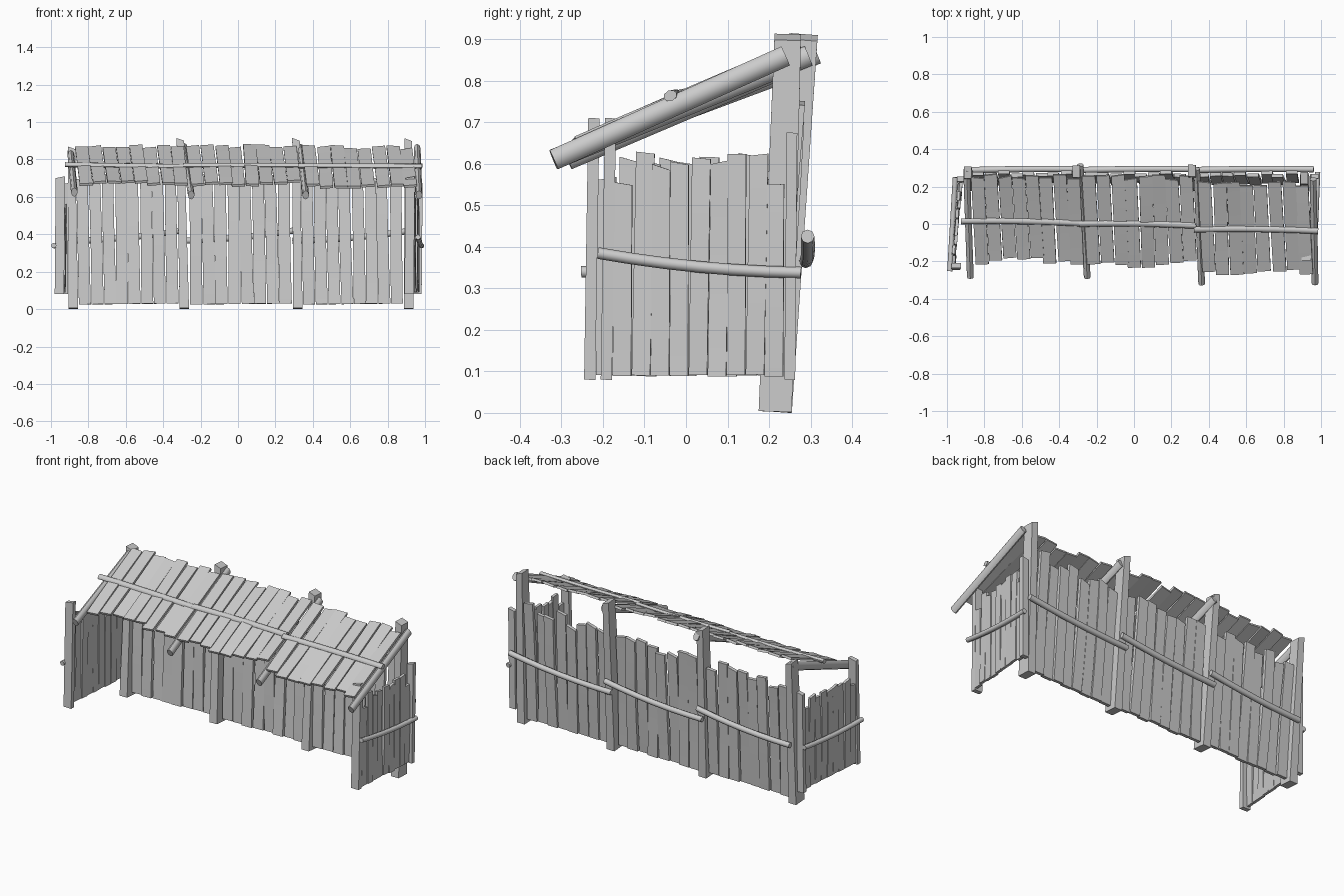
import bpy, bmesh, math, random
from mathutils import Vector

if "Cube" in bpy.data.objects:
    bpy.data.objects.remove(bpy.data.objects["Cube"])

random.seed(7)


def jit(a):
    return random.uniform(-a, a)


def beam(name, a, b, w, d, side=(1, 0, 0), sides=4, bow=(0, 0, 0), segs=4, skew=0.0, taper=1.0):
    """Loft a box (sides=4) or round section from a to b; w runs along side, bow bends the middle."""
    a, b, bow = Vector(a), Vector(b), Vector(bow)
    axis = (b - a).normalized()
    u = Vector(side)
    u = (u - axis * u.dot(axis)).normalized()
    v = axis.cross(u)
    if sides == 4:
        prof = [(-.5, -.5), (.5, -.5), (.5, .5), (-.5, .5)]
    else:
        prof = [(.5 * math.cos(2 * math.pi * i / sides), .5 * math.sin(2 * math.pi * i / sides))
                for i in range(sides)]
    bm = bmesh.new()
    rings = []
    for k in range(segs + 1):
        t = k / segs
        c = a.lerp(b, t) + bow * (4 * t * (1 - t))
        s = 1 + (taper - 1) * t
        tip = skew if k == segs else 0
        rings.append([bm.verts.new(c + u * (p * w * s) + v * (q * d * s) + axis * (p * tip))
                      for p, q in prof])
    for r0, r1 in zip(rings, rings[1:]):
        for i in range(sides):
            j = (i + 1) % sides
            bm.faces.new((r0[i], r0[j], r1[j], r1[i]))
    bm.faces.new(rings[0][::-1])
    bm.faces.new(rings[-1])
    bmesh.ops.recalc_face_normals(bm, faces=bm.faces)
    me = bpy.data.meshes.new(name)
    bm.to_mesh(me)
    bm.free()
    ob = bpy.data.objects.new(name, me)
    bpy.context.collection.objects.link(ob)
    return ob


# Back posts: (bottom x, top x, top y, top z)
posts = [(-0.88, -0.89, 0.275, 0.86), (-0.287, -0.308, 0.28, 0.905),
         (0.32, 0.31, 0.285, 0.905), (0.913, 0.91, 0.245, 0.905)]
for i, (xb, xt, yt, zt) in enumerate(posts):
    beam(f"back_post_{i+1}", (xb, 0.215, 0.003), (xt, yt, zt), 0.05, 0.08,
         skew=-0.015, taper=0.8)

# Back wall planks, eight per bay
for bay in range(3):
    x0, x1 = posts[bay][0] + 0.03, posts[bay + 1][0] - 0.03
    p = (x1 - x0) / 8
    for k in range(8):
        x = x0 + p * (k + 0.5)
        z = 0.71 + jit(0.04)
        beam(f"back_plank_{bay+1}_{k+1}", (x + jit(.003), 0.222 + jit(.008), 0.025 + 0.003 * k / 4),
             (x - 0.012 + jit(.006), 0.268 + jit(.01), z), p - 0.003, 0.02,
             bow=(jit(.003), jit(.006), 0), skew=jit(.02), taper=0.95)

# Back rails, one per bay
for i, (xa, xb) in enumerate([(-0.89, -0.28), (-0.31, 0.33), (0.29, 0.96)]):
    beam(f"back_rail_{i+1}", (xa, 0.288, 0.365), (xb, 0.293, 0.425), 0.033, 0.033,
         sides=8, side=(0, 1, 0), bow=(0, 0.003, -0.012), segs=6)

# Roof rafters
rafters = [((-0.875, -0.285, 0.625), (-0.895, 0.29, 0.84)),
           ((-0.25, -0.285, 0.61), (-0.288, 0.315, 0.865)),
           ((0.362, -0.32, 0.61), (0.335, 0.295, 0.86)),
           ((0.968, -0.318, 0.61), (0.958, 0.24, 0.86))]
for i, (a, b) in enumerate(rafters):
    beam(f"rafter_{i+1}", a, b, 0.036, 0.05, sides=8)

# Roof planks, eight per bay
bays = [(-0.865, -0.275, -0.2, 0.255, 0.756), (-0.265, 0.33, -0.215, 0.25, 0.76),
        (0.355, 0.95, -0.25, 0.215, 0.768)]
for bay, (x0, x1, yf, yb, zc) in enumerate(bays):
    p = (x1 - x0) / 8
    for k in range(8):
        x = x0 + p * (k + 0.5)
        ya, yc, dz = yf + jit(.022), yb + jit(.012), jit(.006)
        beam(f"roof_plank_{bay+1}_{k+1}", (x + 0.012 + jit(.006), ya, zc + 0.43 * ya + dz),
             (x - 0.012 + jit(.006), yc, zc + 0.43 * yc + jit(.006)), p - 0.004, 0.014,
             side=(1, 0, jit(.12)), bow=(0, 0, jit(.005)), skew=jit(.012))

# Battens across the roof
battens = [((-0.925, 0.014, 0.772), (-0.28, 0.002, 0.762)),
           ((-0.295, 0.0, 0.768), (0.33, -0.01, 0.768)),
           ((0.32, -0.03, 0.766), (0.985, -0.038, 0.764))]
for i, (a, b) in enumerate(battens):
    beam(f"roof_batten_{i+1}", a, b, 0.034, 0.026, side=(0, 1, 0.43), sides=8,
         bow=(0, 0.006, 0), segs=6)


# Side walls: end posts, planks between them and a rail on the outside
def side_wall(name, front, back, n, front_post, rail):
    (xf, yf), (xb, yb) = front, back
    wide = Vector((xb - xf, yb - yf, 0)).normalized()
    beam(name + "_front_post", (front_post, yf, 0.08), (front_post + 0.005, yf + 0.01, 0.705),
         0.05, 0.027, skew=0.01)
    beam(name + "_rear_post", (xb, yb, 0.08), (xb + 0.005, yb + 0.005, 0.67), 0.04, 0.026, skew=0.01)
    p = (yb - yf - 0.03) / n
    for k in range(n):
        t = (k + 0.5) / n
        y = yf + 0.015 + p * (k + 0.5)
        x = xf + (xb - xf) * t
        top = 0.61 + jit(0.018) - (0.05 if k in (0, n - 1) else 0)
        beam(f"{name}_plank_{k+1}", (x + jit(.005), y, 0.09 + jit(.003)),
             (x + jit(.006), y + 0.006 + jit(.005), top), p * 0.97, 0.016, side=wide,
             bow=(jit(.006), 0, 0), skew=jit(.015))
    beam(name + "_rail", rail[0], rail[1], 0.028, 0.028, sides=8, side=(1, 0, 0),
         bow=(0, 0, -0.01), segs=6)


side_wall("right_wall", (0.935, -0.192), (0.962, 0.25), 9, 0.915,
          ((0.962, -0.212, 0.385), (0.982, 0.277, 0.338)))
side_wall("left_wall", (-0.965, -0.232), (-0.93, 0.235), 9, -0.955,
          ((-0.985, -0.252, 0.34), (-0.955, 0.25, 0.355)))

# Smooth the round logs, keep plank edges sharp
for ob in bpy.context.scene.objects:
    ob.select_set(True)
    bpy.context.view_layer.objects.active = ob
bpy.ops.object.shade_smooth_by_angle(angle=math.radians(50))
